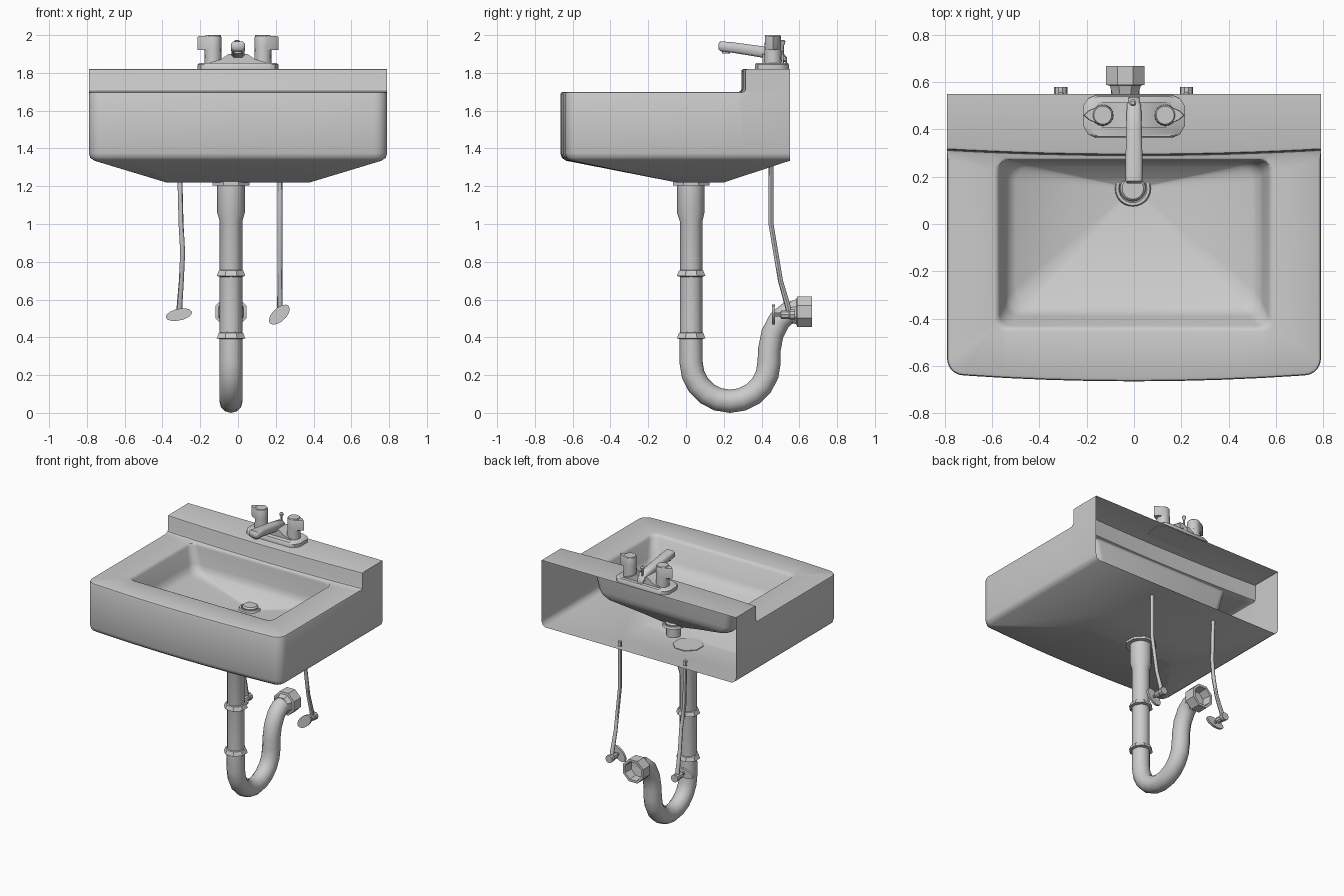
import bpy, bmesh, math
from mathutils import Matrix, Vector

if "Cube" in bpy.data.objects:
    bpy.data.objects.remove(bpy.data.objects["Cube"])

def material(name, c):
    m = bpy.data.materials.new(name)
    m.diffuse_color = (c, c, c, 1)
    m.use_nodes = True
    m.node_tree.nodes["Principled BSDF"].inputs["Base Color"].default_value = m.diffuse_color
    return m

GREY = material("plain_grey", 0.6)

def finish(bm, name, angle=35):
    bmesh.ops.remove_doubles(bm, verts=bm.verts, dist=0.0005)
    bmesh.ops.recalc_face_normals(bm, faces=bm.faces)
    me = bpy.data.meshes.new(name)
    bm.to_mesh(me)
    bm.free()
    me.materials.append(GREY)
    ob = bpy.data.objects.new(name, me)
    bpy.context.collection.objects.link(ob)
    bpy.ops.object.select_all(action='DESELECT')
    ob.select_set(True)
    bpy.context.view_layer.objects.active = ob
    bpy.ops.object.shade_smooth_by_angle(angle=math.radians(angle))
    return ob

def loft(bm, rows, closed=True, caps=(False, False)):
    """Skin a list of equally long point rows."""
    vs = [[bm.verts.new(p) for p in r] for r in rows]
    n = len(rows[0])
    for a, b in zip(vs, vs[1:]):
        for i in range(n if closed else n - 1):
            j = (i + 1) % n
            bm.faces.new((a[i], a[j], b[j], b[i]))
    for cap, r in zip(caps, (vs[0], vs[-1])):
        if cap:
            bm.faces.new(r)

def lathe(name, profile, at, sides=16, axis='Z', caps=(True, True), turn=0.0):
    """Spin (radius, height) points about an axis through 'at'."""
    rot = Matrix.Rotation(-math.pi / 2, 3, 'X') if axis == 'Y' else Matrix.Identity(3)
    rows = [[Vector(at) + rot @ Vector((r * math.cos(a), r * math.sin(a), h))
             for a in (turn + 2 * math.pi * k / sides for k in range(sides))] for r, h in profile]
    bm = bmesh.new()
    loft(bm, rows, True, caps)
    return finish(bm, name)

def sweep(name, path, sides=12, caps=(True, True)):
    """Tube through (x, y, z, radius) points lying near a yz plane."""
    pts = [Vector(p[:3]) for p in path]
    rows = []
    for i, p in enumerate(pts):
        t = (pts[min(i + 1, len(pts) - 1)] - pts[max(i - 1, 0)]).normalized()
        v = t.cross(Vector((1, 0, 0))).normalized()
        u = v.cross(t)
        rows.append([p + path[i][3] * (u * math.cos(a) + v * math.sin(a))
                     for a in (2 * math.pi * k / sides for k in range(sides))])
    bm = bmesh.new()
    loft(bm, rows, True, caps)
    return finish(bm, name, 45)

def prism(name, outline, lo, hi, plane='xy', bevel=0.0):
    """Extrude an outline; with a bevel the far end is drawn in slightly."""
    put = (lambda a, b, h: (a, b, h)) if plane == 'xy' else (lambda a, b, h: (a, h, b))
    cx = sum(p[0] for p in outline) / len(outline)
    cy = sum(p[1] for p in outline) / len(outline)
    rows = [[put(a, b, lo) for a, b in outline], [put(a, b, hi - bevel) for a, b in outline]]
    if bevel:
        rows.append([put(cx + (a - cx) * 0.94, cy + (b - cy) * 0.94, hi) for a, b in outline])
    bm = bmesh.new()
    loft(bm, rows, True, (True, True))
    return finish(bm, name)

# ---- sink body: open-backed shell, bowed front, ledge and basin ----
W, BACK, RIM, TOP = 0.79, 0.55, 1.70, 1.82

def half_outline(d):
    """Left half of the U outline, drawn in by d, from the back to the front middle."""
    r, x0, y0 = 0.07, -W + 0.07, -0.57
    pts = [(-W + d, 0.27), (-W + d, y0)]
    pts += [(x0 - (r - d) * math.cos(a), y0 - (r - d) * math.sin(a))
            for a in (math.radians(18 * k) for k in range(1, 6))]
    pts += [(x, -0.64 - 0.025 * (1 - (x / x0) ** 2) + d) for x in (-0.54, -0.36, -0.18, 0)]
    return pts

def outline(d, z):
    back_d = d if z < 1.5 else 0
    h = [(-W + back_d, BACK), (-W + back_d, 0.303)] + half_outline(d)
    return [(x, y, z) for x, y in h] + [(-x, y, z) for x, y in h[-2::-1]]

bm = bmesh.new()
rows = [outline(d, z) for d, z in ((0.014, RIM), (0.004, RIM - 0.004), (0, RIM - 0.014), (0, 1.375),
                                   (0.008, 1.35), (0.03, 1.335))]
flat = [(max(-0.38, min(0.38, x)), max(-0.05, min(0.2, y)), 1.22) for x, y, z in rows[-1]]
loft(bm, rows + [flat], closed=False)
# underside plate and its rear slope
for quad in ([(-0.38, -0.05, 1.22), (0.38, -0.05, 1.22), (0.38, 0.2, 1.22), (-0.38, 0.2, 1.22)],
             [rows[-1][0], (-0.38, 0.2, 1.22), (0.38, 0.2, 1.22), rows[-1][-1]]):
    bm.faces.new([bm.verts.new(p) for p in quad])

# raised ledge with bowed front face
xs = [-W + 2 * W * k / 16 for k in range(17)]
bow = lambda x: 0.315 - 0.022 * (1 - (x / W) ** 2)
prof = [(-0.012, RIM), (-0.004, 1.704), (0, 1.714), (0, 1.808), (0.003, 1.817), (0.012, TOP)]
ledge = [[(x, bow(x) + dy, z) for x in xs] for dy, z in prof] + [[(x, BACK, TOP) for x in xs]]
loft(bm, ledge, closed=False)
for k in (0, -1):
    end = [r[k] for r in ledge] + [(xs[k], BACK, RIM)]
    bm.faces.new([bm.verts.new(p) for p in end])

def basin_loop(hx, yf, yb, r, z):
    pts = []
    for cx, cy, a0 in ((hx - r, yb - r, 0), (-hx + r, yb - r, 90), (-hx + r, yf + r, 180), (hx - r, yf + r, 270)):
        pts += [(cx + r * math.cos(math.radians(a0 + 18 * k)), cy + r * math.sin(math.radians(a0 + 18 * k)), z)
                for k in range(6)]
    return pts

basin = [basin_loop(0.59, -0.455, 0.277, 0.05, RIM), basin_loop(0.578, -0.443, 0.274, 0.05, 1.696),
         basin_loop(0.568, -0.43, 0.272, 0.05, 1.68), basin_loop(0.545, -0.39, 0.265, 0.06, 1.56),
         basin_loop(0.53, -0.37, 0.258, 0.065, 1.525), basin_loop(0.50, -0.335, 0.245, 0.07, 1.50)]
for f, z in ((0.5, 1.45), (0.1, 1.405)):
    basin.append([(x * f, 0.15 + (y - 0.15) * f, z) for x, y, _ in basin[5]])
loft(bm, basin, True, (False, True))

# flat rim between outline and basin
edges = []
for loop in (rows[0][1:-1] + ledge[0][-2:0:-1], basin[0]):
    vs = [bm.verts.new(p) for p in loop]
    edges += [bm.edges.new((vs[i - 1], vs[i])) for i in range(len(vs))]
bmesh.ops.triangle_fill(bm, use_beauty=True, edges=edges)
finish(bm, "sink_body", 40)

# ---- drain ----
lathe("drain_ring", [(0.078, 1.405), (0.072, 1.422), (0.06, 1.422), (0.055, 1.408)], (-0.005, 0.15, 0), 24)
lathe("drain_plug", [(0.05, 1.40), (0.054, 1.425), (0.045, 1.435)], (-0.005, 0.15, 0), 24)
lathe("drain_stub", [(0.05, 1.33), (0.05, 1.405)], (-0.005, 0.15, 0), 12)

# ---- waste pipe ----
PX = -0.037
path = [(PX, 0.025, 1.22, 0.073), (PX, 0.025, 1.06, 0.073), (PX, 0.027, 1.015, 0.06), (PX, 0.027, 0.4, 0.06)]
path += [(PX, 0.2335 - 0.2065 * math.cos(a), 0.268 - 0.2065 * math.sin(a), 0.0615)
         for a in (math.pi * k / 10 for k in range(11))]
path += [(PX, y, z, 0.06) for y, z in ((0.442, 0.34), (0.458, 0.42), (0.495, 0.49), (0.54, 0.528), (0.60, 0.535))]
sweep("waste_pipe", path)
lathe("pipe_washer", [(0.105, 1.203), (0.105, 1.225)], (PX, 0.027, 0), 8, turn=math.pi / 8)
for i, z in enumerate((0.405, 0.735)):
    lathe(f"pipe_nut_{i + 1}", [(0.06, z + 0.022), (0.07, z + 0.018), (0.082, z - 0.01), (0.06, z - 0.015)],
          (PX, 0.027, 0), 8, turn=math.pi / 8)
lathe("wall_flange", [(0.06, 0.55), (0.066, 0.57), (0.072, 0.585), (0.088, 0.588), (0.088, 0.668),
                      (0.07, 0.668), (0.065, 0.60)], (PX, 0, 0.535), 8, 'Y', turn=math.pi / 8)

# ---- supply tubes and shut-off valves ----
for side, x, mid, a, b, tilt in (("left", -0.31, 0.017, 0.071, 0.031, 12), ("right", 0.222, 0.0, 0.068, 0.036, 43)):
    sweep(f"supply_tube_{side}", [(x, 0.45, 1.34, 0.013), (x + mid * 0.5, 0.45, 1.0, 0.013),
                                  (x + mid, 0.475, 0.85, 0.013), (x + mid * 0.6, 0.50, 0.70, 0.013),
                                  (x, 0.54, 0.56, 0.015), (x, 0.548, 0.52, 0.015)], 8)
    lathe(f"valve_body_{side}", [(0.011, 0.46), (0.011, 0.50), (0.024, 0.503), (0.024, 0.545), (0.028, 0.55),
                                 (0.028, 0.578)], (x, 0, 0.52), 10, 'Y')
    t = math.radians(tilt)
    oval = []
    for k in range(14):
        u, v = a * math.cos(math.pi * k / 7), b * math.sin(math.pi * k / 7)
        oval.append((x - 0.003 + u * math.cos(t) - v * math.sin(t), 0.52 + u * math.sin(t) + v * math.cos(t)))
    prism(f"valve_handle_{side}", oval, 0.455, 0.472, 'xz')

# ---- faucet ----
plate = [(0.215, 0.415), (0.215, 0.50), (0.195, 0.53), (0.16, 0.545), (-0.16, 0.545), (-0.195, 0.53),
         (-0.215, 0.50), (-0.215, 0.415), (-0.195, 0.38), (-0.16, 0.365), (0.16, 0.365), (0.195, 0.38)]
prism("faucet_base", plate, 1.818, 1.852, bevel=0.008)
mound = [(-0.17, 1.84), (-0.15, 1.855), (-0.09, 1.872), (-0.05, 1.90)]
prism("faucet_mound", mound + [(-x, z) for x, z in mound[::-1]], 0.405, 0.515, 'xz')

bm = bmesh.new()
rows = []
for y, hx, lo, hi in ((0.172, 0.03, 1.925, 1.955), (0.182, 0.037, 1.915, 1.967), (0.25, 0.036, 1.906, 1.962),
                      (0.41, 0.033, 1.88, 1.94), (0.50, 0.03, 1.87, 1.925), (0.535, 0.022, 1.85, 1.88)):
    c = 0.012
    rows.append([(hx, y, lo + c), (hx, y, hi - c), (hx - c, y, hi), (-hx + c, y, hi),
                 (-hx, y, hi - c), (-hx, y, lo + c), (-hx + c, y, lo), (hx - c, y, lo)])
loft(bm, rows, True, (True, True))
finish(bm, "faucet_spout", 50)
lathe("spout_nozzle", [(0.022, 1.903), (0.022, 1.93)], (0, 0.212, 0), 12)
lathe("lift_rod", [(0.006, 1.85), (0.006, 1.945), (0.013, 1.955), (0.015, 1.968), (0.008, 1.975)],
      (-0.005, 0.512, 0), 10)

for side, s in (("left", -1), ("right", 1)):
    x = 0.132 * s
    lathe(f"knob_stem_{side}", [(0.046, 1.845), (0.044, 1.93), (0.042, 1.995), (0.038, 2.0)], (x, 0.46, 0), 16)
    drop = [(x + s * 0.044 * math.cos(a), 0.46 + 0.044 * math.sin(a))
            for a in (math.radians(50 + 26 * k) for k in range(11))]
    prism(f"knob_lever_{side}", drop + [(x + s * 0.06, 0.44), (x + s * 0.082, 0.46), (x + s * 0.06, 0.48)],
          1.922, 1.994, bevel=0.006)
